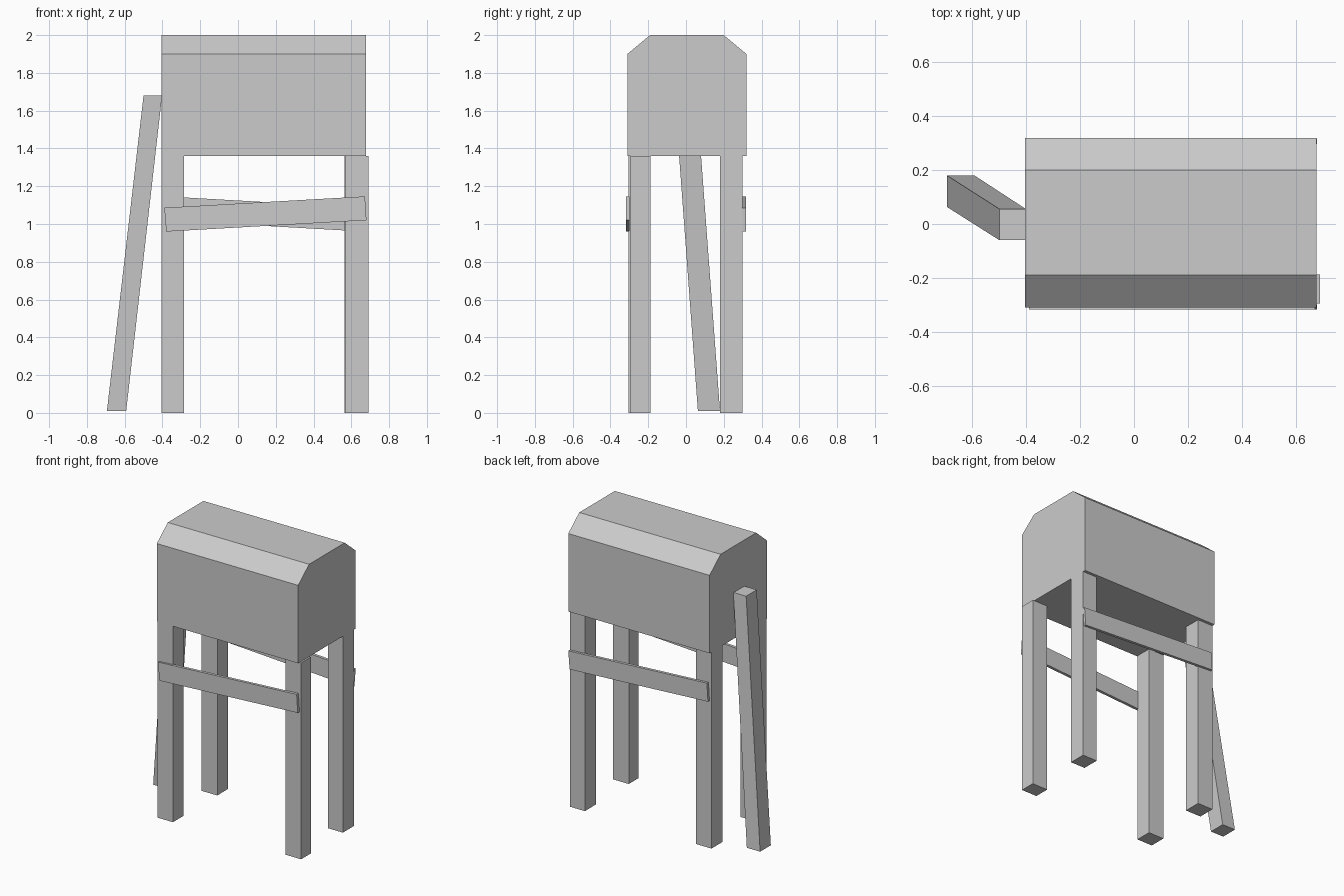
import bpy

if "Cube" in bpy.data.objects:
    bpy.data.objects.remove(bpy.data.objects["Cube"])


def loft(name, bottom, top):
    """Closed solid between two matching loops of points."""
    n = len(bottom)
    faces = [tuple(reversed(range(n))), tuple(range(n, 2 * n))]
    faces += [(i, (i + 1) % n, n + (i + 1) % n, n + i) for i in range(n)]
    mesh = bpy.data.meshes.new(name)
    mesh.from_pydata(bottom + top, [], faces)
    mesh.update()
    obj = bpy.data.objects.new(name, mesh)
    bpy.context.collection.objects.link(obj)
    return obj


def rect(x0, x1, y0, y1, z):
    return [(x0, y0, z), (x1, y0, z), (x1, y1, z), (x0, y1, z)]


# Cabin: chamfered profile extruded along x
profile = [(-0.31, 1.36), (0.32, 1.36), (0.32, 1.90),
           (0.20, 2.0), (-0.19, 2.0), (-0.31, 1.90)]
loft("cabin", [(-0.405, y, z) for y, z in profile],
     [(0.678, y, z) for y, z in profile])

# Four legs
legs = {
    "front_left_leg": (-0.405, -0.285, -0.305, -0.19),
    "front_right_leg": (0.57, 0.69, -0.295, -0.188),
    "back_left_leg": (-0.405, -0.285, 0.18, 0.30),
    "back_right_leg": (0.565, 0.678, 0.18, 0.30),
}
for name, r in legs.items():
    loft(name, rect(*r, 0.0), rect(*r, 1.36))

# Tilted cross braces, sloping opposite ways on front and back
brace = [(-0.38, 0.96), (0.68, 1.02), (0.672, 1.146), (-0.39, 1.086)]
for name, flip, y0, y1 in (("front_brace", False, -0.318, -0.298),
                           ("back_brace", True, 0.297, 0.317)):
    pts = [(0.29 - x, z) for x, z in reversed(brace)] if flip else brace
    # loops run from the back face towards the front face
    loft(name, [(x, y1, z) for x, z in pts], [(x, y0, z) for x, z in pts])

# Leaning ladder plank on the left end
loft("leaning_plank", rect(-0.694, -0.592, 0.063, 0.18, 0.01),
     rect(-0.50, -0.402, -0.06, 0.056, 1.68))
